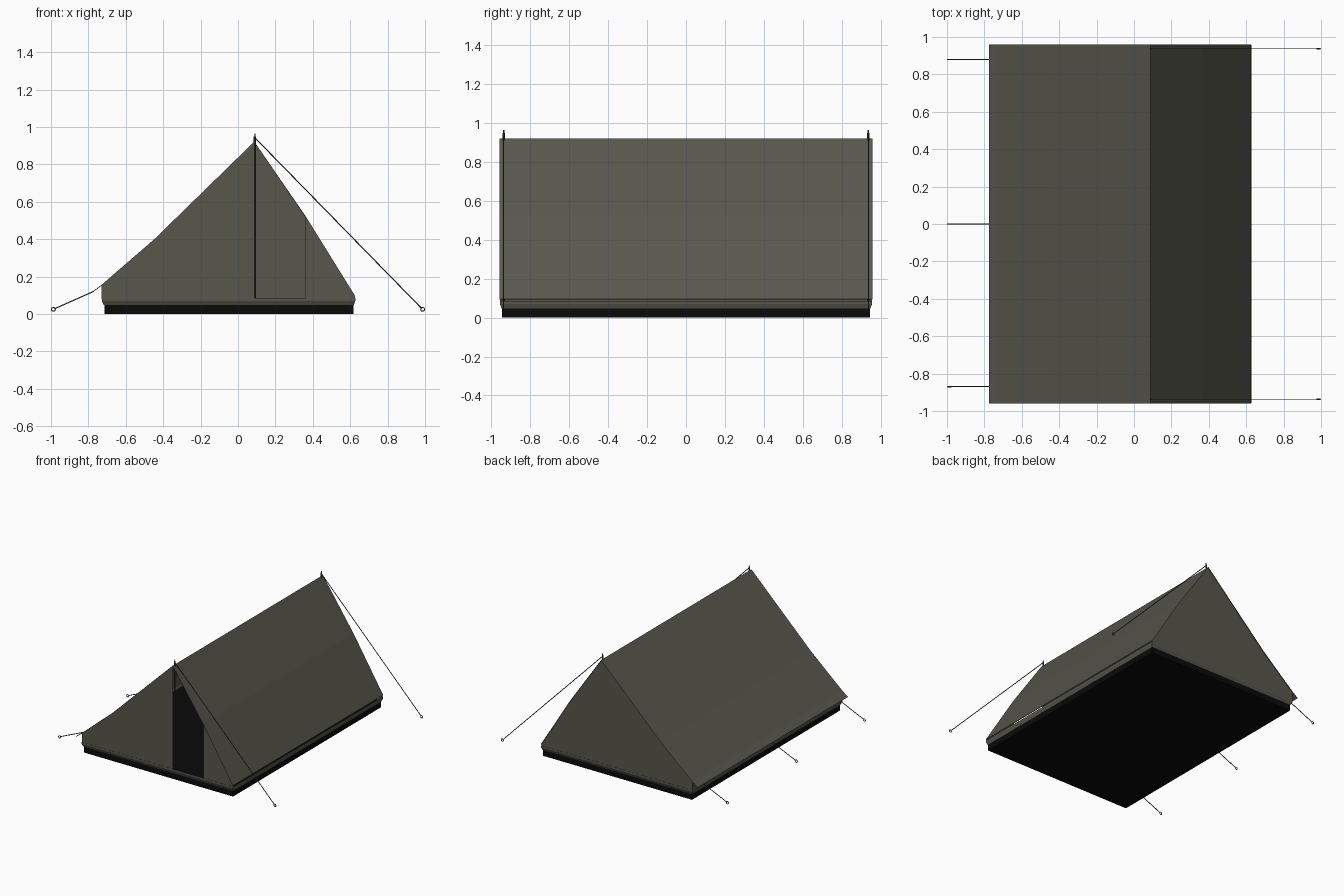
import bpy, bmesh, math
from mathutils import Vector

if "Cube" in bpy.data.objects:
    bpy.data.objects.remove(bpy.data.objects["Cube"])


def material(name, rgb):
    m = bpy.data.materials.new(name)
    m.diffuse_color = (*rgb, 1)
    m.use_nodes = True
    m.node_tree.nodes["Principled BSDF"].inputs["Base Color"].default_value = m.diffuse_color
    return m


CANVAS = material("olive_canvas", (0.095, 0.095, 0.072))
RUBBER = material("black_groundsheet", (0.003, 0.003, 0.003))
CORD = material("dark_cord", (0.05, 0.05, 0.045))


def mesh_object(name, verts, faces, mat, thickness=0):
    me = bpy.data.meshes.new(name)
    me.from_pydata(verts, [], faces)
    bm = bmesh.new()
    bm.from_mesh(me)
    bmesh.ops.recalc_face_normals(bm, faces=bm.faces)
    bm.to_mesh(me)
    bm.free()
    me.materials.append(mat)
    ob = bpy.data.objects.new(name, me)
    bpy.context.collection.objects.link(ob)
    if thickness:
        mod = ob.modifiers.new("thickness", 'SOLIDIFY')
        mod.thickness = thickness
        mod.offset = 0
    return ob


def rod(name, a, b, r, mat, sides=6):
    a, b = Vector(a), Vector(b)
    d = b - a
    bpy.ops.mesh.primitive_cylinder_add(vertices=sides, radius=r, depth=d.length,
                                        location=(a + b) / 2,
                                        rotation=d.to_track_quat('Z', 'Y').to_euler())
    ob = bpy.context.object
    ob.name = name
    ob.data.materials.append(mat)
    return ob


def ring(name, loc):
    bpy.ops.mesh.primitive_torus_add(major_segments=10, minor_segments=5,
                                     major_radius=0.01, minor_radius=0.003,
                                     location=loc, rotation=(math.pi / 2, 0, 0))
    ob = bpy.context.object
    ob.name = name
    ob.data.materials.append(CORD)


RIDGE = (0.087, 0.92)
LEFT_KNEE, LEFT_EAVE = (-0.445, 0.40), (-0.728, 0.155)
RIGHT_KNEE, RIGHT_EAVE = (0.36, 0.522), (0.625, 0.095)

# Groundsheet
bpy.ops.mesh.primitive_cube_add(size=1, location=(-0.049, 0, 0.0275))
floor = bpy.context.object
floor.name = "groundsheet"
floor.scale = (1.332, 1.89, 0.055)
floor.data.materials.append(RUBBER)

# Roof, swept along y with a small overhang on the left
profile = [(-0.775, 0.12), LEFT_EAVE, LEFT_KNEE, RIDGE, RIGHT_KNEE, RIGHT_EAVE]
n = len(profile)
mesh_object("roof", [(x, y, z) for y in (-0.96, 0.96) for x, z in profile],
            [(i, i + 1, n + i + 1, n + i) for i in range(n - 1)], CANVAS, 0.004)

# End walls: the front is open between the pole and the right flap
def end_wall(name, pts, y):
    mesh_object(name, [(x, y, z) for x, z in pts], [range(len(pts))], CANVAS, 0.003)


BL, BR = (-0.727, 0.08), (0.625, 0.08)
end_wall("front_wall", [BL, (RIDGE[0], 0.08), RIDGE, LEFT_KNEE, LEFT_EAVE], -0.954)
end_wall("front_flap", [(0.36, 0.08), BR, RIGHT_EAVE, RIGHT_KNEE], -0.954)
end_wall("back_wall", [BL, BR, RIGHT_EAVE, RIGHT_KNEE, RIDGE, LEFT_KNEE, LEFT_EAVE], 0.954)

# Low left side wall
mesh_object("left_wall", [(-0.727, y, z) for y, z in
            ((-0.955, 0.08), (0.955, 0.08), (0.955, 0.155), (-0.955, 0.155))],
            [(0, 1, 2, 3)], CANVAS, 0.003)

# Skirt tucked in towards the groundsheet
levels = [(-0.727, 0.626, 0.956, 0.085), (-0.727, 0.626, 0.956, 0.07),
          (-0.717, 0.618, 0.946, 0.048)]
verts = []
for x0, x1, y, z in levels:
    verts += [(x0, -y, z), (x1, -y, z), (x1, y, z), (x0, y, z)]
faces = [(4 * k + i, 4 * k + (i + 1) % 4, 4 * k + 4 + (i + 1) % 4, 4 * k + 4 + i)
         for k in range(2) for i in range(4)]
mesh_object("skirt", verts, faces, CANVAS, 0.003)

# Poles with their long guy ropes
for end, s in (("front", -1), ("back", 1)):
    y = s * 0.937
    rod(end + "_pole", (0.09, y, 0.05), (0.09, y, 0.95), 0.006, CORD, 8)
    rod(end + "_pole_tip", (0.09, y, 0.94), (0.09, y, 0.965), 0.003, CORD)
    rod(end + "_guy_rope", (0.09, y, 0.943), (0.98, y, 0.032), 0.003, CORD)
    ring(end + "_peg_ring", (0.987, y, 0.025))

# Short guy ropes along the left eave
for i, y in enumerate((-0.87, 0, 0.88)):
    rod(f"side_guy_rope_{i}", (-0.77, y, 0.122), (-0.977, y, 0.03), 0.003, CORD)
    ring(f"side_peg_ring_{i}", (-0.987, y, 0.025))
